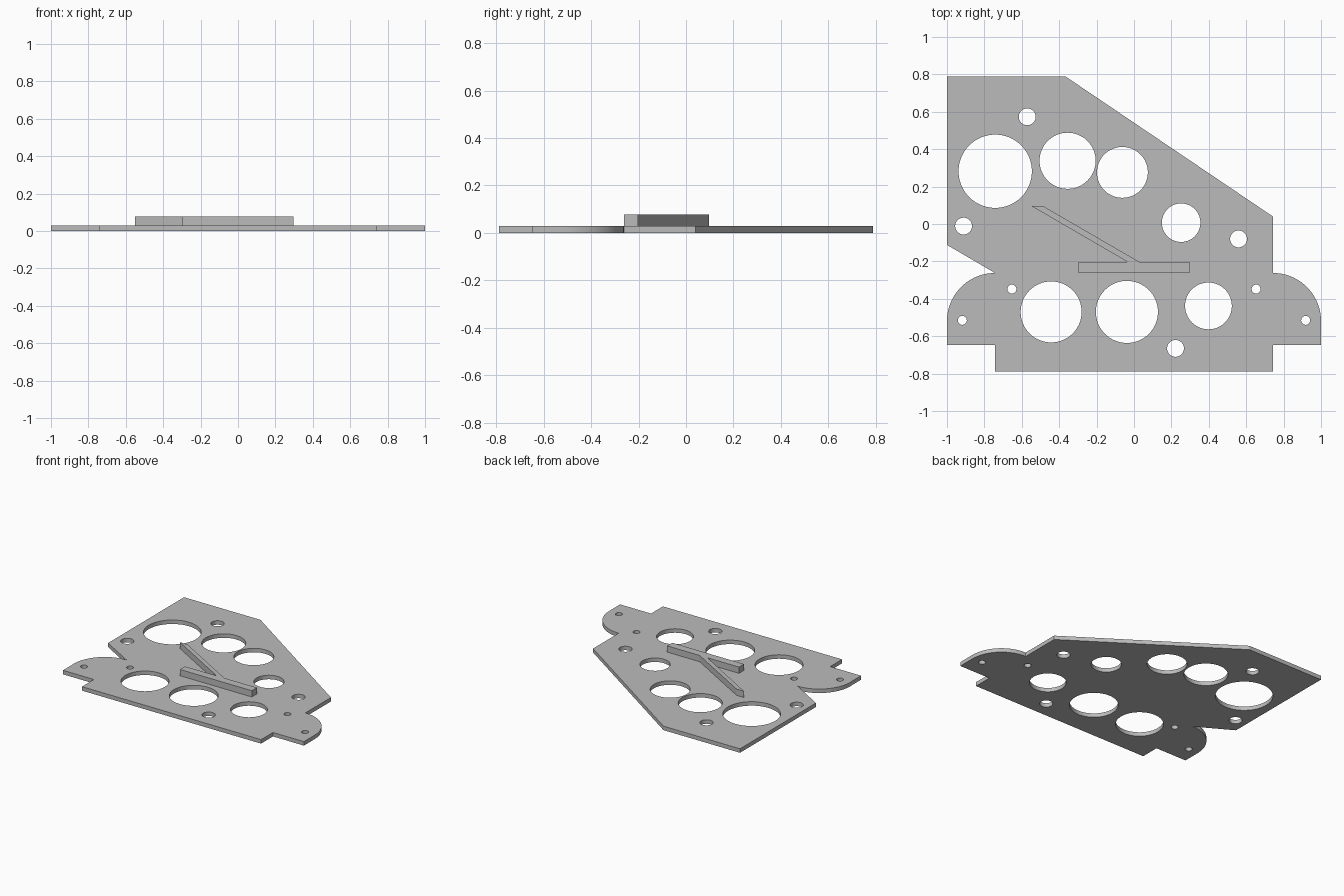
import bpy, bmesh
from math import sin, cos, pi, radians

if "Cube" in bpy.data.objects:
    bpy.data.objects.remove(bpy.data.objects["Cube"])

grey = bpy.data.materials.new("plain_grey")
grey.use_nodes = True
color = (0.5, 0.5, 0.5, 1)
grey.diffuse_color = color
grey.node_tree.nodes["Principled BSDF"].inputs["Base Color"].default_value = color

THICK = 0.03
TOP = 0.077


def arc(cx, cy, r, start, end, steps):
    angles = [start + (end - start) * i / steps for i in range(steps + 1)]
    return [(cx + r * cos(a), cy + r * sin(a)) for a in angles]


def circle(cx, cy, r):
    return arc(cx, cy, r, 0, 2 * pi, 64)[:-1]


def extruded(name, loops, z0, z1):
    """Fill the first loop, leave the other loops as holes, extrude z0..z1."""
    curve = bpy.data.curves.new(name, "CURVE")
    curve.dimensions = "2D"
    curve.fill_mode = "BOTH"
    curve.extrude = (z1 - z0) / 2
    for loop in loops:
        spline = curve.splines.new("POLY")
        spline.points.add(len(loop) - 1)
        for point, (x, y) in zip(spline.points, loop):
            point.co = (x, y, 0, 1)
        spline.use_cyclic_u = True
    temp = bpy.data.objects.new(name + "_profile", curve)
    bpy.context.collection.objects.link(temp)
    bpy.context.view_layer.update()
    graph = bpy.context.evaluated_depsgraph_get()
    mesh = bpy.data.meshes.new_from_object(temp.evaluated_get(graph))
    bpy.data.objects.remove(temp)

    # Weld caps to walls and rest the part on its base height
    bm = bmesh.new()
    bm.from_mesh(mesh)
    bmesh.ops.remove_doubles(bm, verts=bm.verts, dist=0.0001)
    bmesh.ops.translate(bm, verts=bm.verts, vec=(0, 0, (z0 + z1) / 2))
    bmesh.ops.recalc_face_normals(bm, faces=bm.faces)
    bm.to_mesh(mesh)
    bm.free()
    mesh.name = name
    mesh.materials.clear()
    mesh.materials.append(grey)
    obj = bpy.data.objects.new(name, mesh)
    bpy.context.collection.objects.link(obj)
    bpy.ops.object.select_all(action="DESELECT")
    obj.select_set(True)
    bpy.context.view_layer.objects.active = obj
    bpy.ops.object.shade_smooth_by_angle(angle=radians(30))
    return obj


# Plate outline, with a rounded ear on each side
SIDE, EAR_Y, EAR_R = 0.743, -0.519, 0.257
outline = [(-1, 0.788), (-0.365, 0.788), (SIDE, 0.04)]
outline += arc(SIDE, EAR_Y, EAR_R, pi / 2, 0, 24)
outline += [(1, -0.647), (SIDE, -0.647), (SIDE, -0.788),
            (-SIDE, -0.788), (-SIDE, -0.647), (-1, -0.647)]
outline += arc(-SIDE, EAR_Y, EAR_R, pi, pi / 2, 24)
outline += [(-1, -0.112)]

# Large instrument openings: x, y, radius
holes = [circle(*h) for h in (
    (-0.742, 0.282, 0.196), (-0.355, 0.338, 0.15), (-0.062, 0.276, 0.136),
    (0.252, 0.007, 0.103), (-0.443, -0.47, 0.163), (-0.038, -0.47, 0.166),
    (0.398, -0.438, 0.125))]
# Medium mounting holes
holes += [circle(x, y, 0.045) for x, y in (
    (-0.571, 0.573), (-0.911, -0.011), (0.559, -0.08), (0.222, -0.665))]
# Small screw holes, mirrored on the ears
for side in (-1, 1):
    holes += [circle(side * 0.653, -0.348, 0.024),
              circle(side * 0.918, -0.515, 0.024)]
extruded("panel_plate", [outline] + holes, 0, THICK)

# Raised ribs on the top face
extruded("straight_rib", [[(-0.298, -0.262), (0.298, -0.262),
                           (0.298, -0.202), (-0.298, -0.202)]], THICK, TOP)
extruded("diagonal_rib", [[(-0.036, -0.202), (0.028, -0.202),
                           (-0.488, 0.097), (-0.55, 0.097)]], THICK, TOP)
